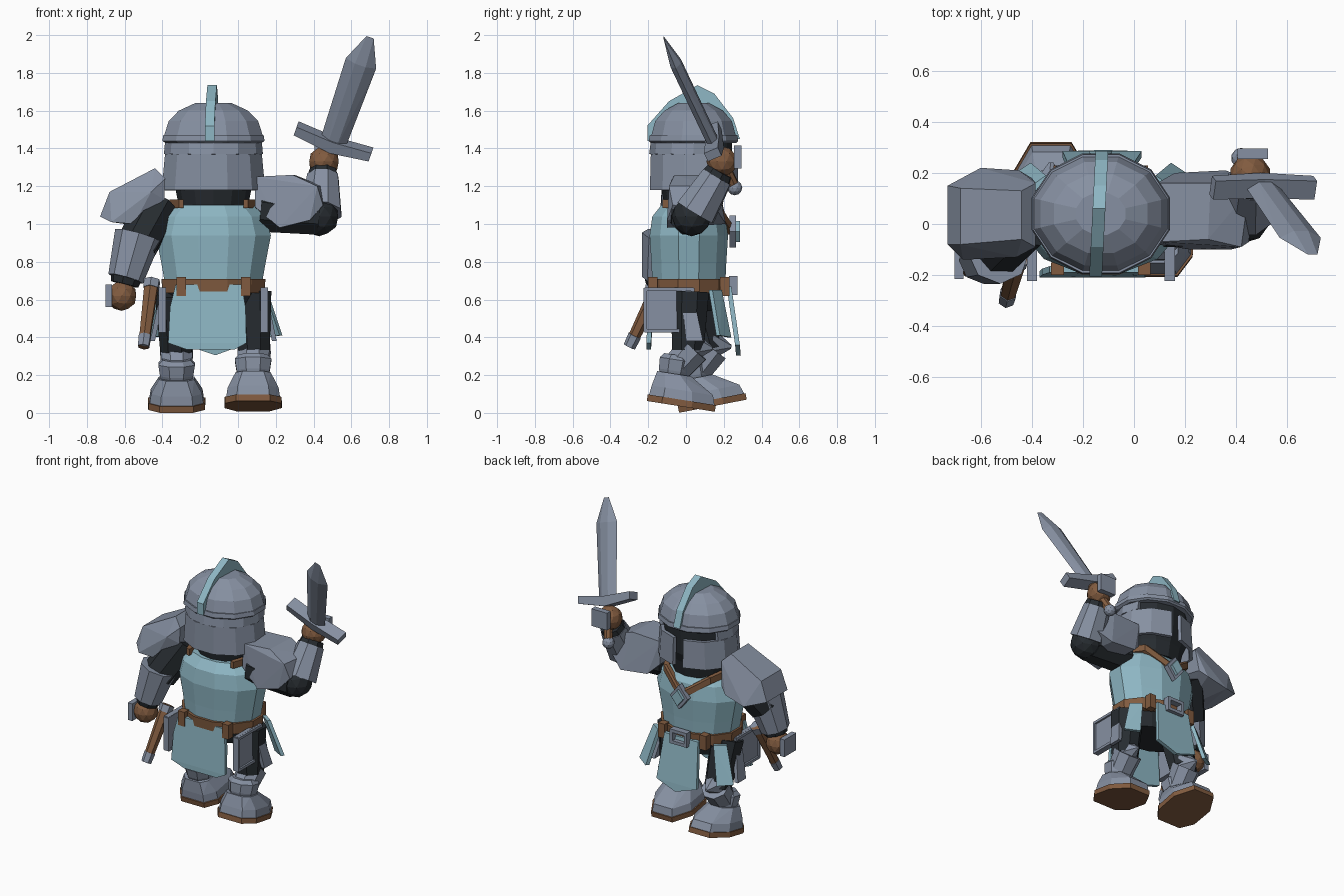
import bpy, bmesh
from math import sin, cos, pi, radians
from mathutils import Vector, Matrix

def mat(name, c):
    m = bpy.data.materials.new(name)
    m.diffuse_color = (*c, 1)
    return m

BLUE = mat("cloth_blue", (0.27, 0.47, 0.55))
BROWN = mat("leather", (0.22, 0.105, 0.05))
BLACK = mat("underlayer", (0.02, 0.025, 0.03))
STEEL = mat("steel", (0.24, 0.28, 0.36))
CX = -0.13   # body centre line

def finish(name, bm, m):
    bmesh.ops.recalc_face_normals(bm, faces=bm.faces)
    me = bpy.data.meshes.new(name)
    bm.to_mesh(me)
    bm.free()
    ob = bpy.data.objects.new(name, me)
    me.materials.append(m)
    bpy.context.collection.objects.link(ob)
    return ob

def hull(name, pts, m, M=Matrix()):
    bm = bmesh.new()
    for p in pts:
        bm.verts.new(M @ Vector(p))
    r = bmesh.ops.convex_hull(bm, input=bm.verts)
    junk = [g for g in set(r["geom_interior"] + r["geom_unused"]) if isinstance(g, bmesh.types.BMVert)]
    bmesh.ops.delete(bm, geom=junk, context='VERTS')
    bmesh.ops.dissolve_limit(bm, angle_limit=radians(2), verts=bm.verts, edges=bm.edges)
    return finish(name, bm, m)

def box(name, c, s, m, M=Matrix()):
    return hull(name, [(c[0] + i * s[0] / 2, c[1] + j * s[1] / 2, c[2] + k * s[2] / 2)
                       for i in (-1, 1) for j in (-1, 1) for k in (-1, 1)], m, M)

def panel(name, pts, off, m):
    return hull(name, pts + [tuple(Vector(p) + Vector(off)) for p in pts], m)

def rings(name, prof, c, m, n=12, a0=0, a1=360, thick=0, M=Matrix()):
    # stacked elliptical rings (rx, ry, z); open arcs become plates
    bm = bmesh.new()
    full = a1 - a0 >= 360
    k = n if full else n + 1
    R = [[bm.verts.new(M @ Vector((c[0] + rx * cos(a), c[1] + ry * sin(a), z)))
          for a in [radians(a0 + (a1 - a0) * i / n) for i in range(k)]] for rx, ry, z in prof]
    for A, B in zip(R, R[1:]):
        for i in range(n):
            j = (i + 1) % k
            bm.faces.new((A[i], A[j], B[j], B[i]))
    if full and not thick:
        bm.faces.new(R[0])
        bm.faces.new(R[-1])
    ob = finish(name, bm, m)
    if thick:
        s = ob.modifiers.new("plate", 'SOLIDIFY')
        s.thickness = thick
        s.offset = -1
    return ob

def tube(name, p0, p1, r0, r1, m, n=8):
    p0, p1 = Vector(p0), Vector(p1)
    M = Matrix.Translation(p0) @ (p1 - p0).to_track_quat('Z', 'Y').to_matrix().to_4x4()
    return rings(name, [(r0, r0, 0), (r1, r1, (p1 - p0).length)], (0, 0), m, n, 22.5, 382.5, M=M)

def ball(name, c, r, m):
    bm = bmesh.new()
    bmesh.ops.create_icosphere(bm, subdivisions=2, radius=r, matrix=Matrix.Translation(c))
    return finish(name, bm, m)

# helmet: dome, brow band, cheek and back plates with T slit facing +y
H = (CX, 0.04)
rings("helmet_dome", [(0.275, 0.235, 1.455), (0.245, 0.21, 1.545), (0.19, 0.16, 1.60), (0.1, 0.085, 1.64)],
      H, STEEL, 12, 15, 375)
rings("helmet_band", [(0.265, 0.235, 1.43), (0.28, 0.245, 1.44), (0.275, 0.24, 1.47)], H, STEEL, 12, 15, 375)
rings("helmet_wall", [(0.28, 0.24, 1.18), (0.262, 0.235, 1.37)], H, STEEL, 11, 98, 442, 0.025)
rings("helmet_back", [(0.262, 0.235, 1.37), (0.255, 0.225, 1.45)], H, STEEL, 8, 150, 390, 0.025)
rings("head", [(0.18, 0.15, 1.08), (0.2, 0.17, 1.18), (0.23, 0.2, 1.25), (0.235, 0.205, 1.44)], H, BLACK)

# crest: curved strip along the dome
crest = [(-0.205, 1.44), (-0.205, 1.52), (-0.09, 1.65), (0.06, 1.735), (0.15, 1.69), (0.25, 1.56), (0.285, 1.45)]
inner = [(-0.17, 1.44), (-0.15, 1.52), (-0.06, 1.61), (0.06, 1.63), (0.13, 1.6), (0.22, 1.52), (0.25, 1.45)]
for i in range(6):
    hull("crest_segment", [(CX - 0.01 + 0.05 * (y + 0.0) + s, y, z) for s in (-0.025, 0.025)
         for y, z in (crest[i], crest[i + 1], inner[i], inner[i + 1])], BLUE)

# torso, hips, belt
B = (CX, 0.015)
rings("torso", [(0.265, 0.2, 0.68), (0.285, 0.205, 0.79), (0.315, 0.215, 0.94), (0.285, 0.2, 1.04), (0.22, 0.15, 1.10)],
      B, BLUE, 12, 15, 375)
rings("hips", [(0.2, 0.15, 0.54), (0.255, 0.19, 0.66)], B, BLACK)
rings("belt", [(0.28, 0.215, 0.635), (0.285, 0.22, 0.71)], B, BROWN, 12, 15, 375)
for s in (-1, 1):
    box("belt_loop", (CX + s * 0.16, 0.205, 0.67), (0.05, 0.05, 0.1), BROWN)
    box("belt_loop_back", (CX + s * 0.17, -0.175, 0.67), (0.05, 0.05, 0.1), BROWN)
    box("buckle_side", (CX + s * 0.055, 0.25, 0.675), (0.022, 0.045, 0.1), STEEL)
    box("buckle_bar", (CX, 0.25, 0.675 + s * 0.039), (0.12, 0.045, 0.022), STEEL)

# neck straps and diamond brooch
for s in (-1, 1):
    path = [(CX + s * 0.17, -0.11, 1.11), (CX + s * 0.22, 0.03, 1.11), (CX + s * 0.17, 0.16, 1.09), (CX, 0.235, 0.97)]
    for a, b in zip(path, path[1:]):
        hull("neck_strap", [(p[0] + dx, p[1] + dy, p[2] + dz) for p in (a, b) for dx in (-0.012, 0.012)
                            for dy in (-0.015, 0.015) for dz in (-0.025, 0.02)], BROWN)
for r, y, m in ((0.085, 0.25, STEEL), (0.055, 0.27, BLUE)):
    panel("brooch", [(CX - r * 0.8, y - 0.02, 0.96), (CX + r * 0.8, y - 0.02, 0.96), (CX, y - 0.02, 0.96 - r),
                     (CX, y - 0.02, 0.96 + r)], (0, 0.035, 0), m)

# tabard skirts
panel("tabard_back", [(-0.33, -0.19, 0.68), (0.02, -0.19, 0.68), (-0.36, -0.2, 0.56), (0.04, -0.2, 0.56),
                      (-0.37, -0.21, 0.37), (0.045, -0.21, 0.37), (-0.27, -0.21, 0.335), (-0.02, -0.21, 0.335)],
      (0, 0.025, 0), BLUE)
panel("tabard_front", [(-0.26, 0.215, 0.67), (0.0, 0.215, 0.67), (-0.28, 0.26, 0.36), (0.03, 0.26, 0.36),
                       (-0.12, 0.265, 0.305)], (0, 0.025, 0), BLUE)
for s in (-1, 1):
    X = lambda d: CX + s * d
    panel("side_strip", [(X(0.2), 0.17, 0.65), (X(0.27), 0.12, 0.65), (X(0.26), 0.22, 0.4), (X(0.35), 0.16, 0.41)],
          (s * 0.015, 0.02, 0), BLUE)
    box("tasset", (X(0.265), -0.09, 0.55), (0.025, 0.25, 0.23), STEEL)
    for z in (0.435, 0.655):
        box("tasset_rim", (X(0.27), -0.09, z), (0.04, 0.26, 0.018), STEEL)
    for y in (-0.215, 0.035):
        box("tasset_rim", (X(0.27), y, 0.545), (0.04, 0.018, 0.23), STEEL)
    panel("hip_plate", [(X(0.27), -0.02, 0.57), (X(0.27), 0.05, 0.57), (X(0.31), 0.0, 0.38), (X(0.31), 0.09, 0.38)],
          (s * 0.025, 0, 0), STEEL)

# legs: thigh, shin, ankle, knee spike
legs = [("right", 0.08, -0.03, -9, (0.085, 0.07, 0.35), 0.035), ("left", -0.325, 0.14, 11, (-0.325, 0.17, 0.36), 0.035)]
for side, fx, fy, pitch, knee, lift in legs:
    M = Matrix.Translation((fx, fy, lift)) @ Matrix.Rotation(radians(pitch), 4, 'X')
    sole = [(s * x, y) for s in (-1, 1) for x, y in ((0.09, -0.18), (0.15, -0.1), (0.152, 0.06), (0.08, 0.185))]
    hull(side + "_sole", [(x, y, z) for x, y in sole for z in (0, 0.035)], BROWN, M)
    hull(side + "_boot", [(x * .95, y * .96, 0.035) for x, y in sole] + [(x * .9, y * .9 - .005, 0.085) for x, y in sole]
         + [(x * 0.62, y * 0.5 - 0.06, 0.165) for x, y in sole], STEEL, M)
    rings(side + "_ankle", [(0.085, 0.08, 0.15), (0.095, 0.09, 0.18), (0.105, 0.095, 0.24), (0.08, 0.075, 0.265)],
          (0, -0.06), STEEL, 8, 22.5, 382.5, M=M)
    ank = M @ Vector((0, -0.05, 0.2))
    hip = (knee[0] - 0.01, 0.02, 0.64)
    tube(side + "_thigh", (knee[0], knee[1] - 0.06, 0.33), hip, 0.09, 0.11, BLACK)
    tube(side + "_shin", ank, (knee[0], knee[1] - 0.03, 0.34), 0.085, 0.095, STEEL)
    tube(side + "_knee_guard", (knee[0], knee[1] - 0.03, knee[2]), (knee[0], knee[1] + 0.07, knee[2] - 0.01), 0.085, 0.01, STEEL, 6)

# left arm (lowered)
tube("left_upper_arm", (-0.42, 0.02, 1.1), (-0.54, -0.1, 0.88), 0.12, 0.115, BLACK)
tube("left_forearm", (-0.53, -0.11, 0.94), (-0.595, -0.14, 0.71), 0.125, 0.095, STEEL)
tube("left_cuff", (-0.59, -0.138, 0.72), (-0.6, -0.14, 0.68), 0.085, 0.075, BLACK)
ball("left_hand", (-0.615, -0.14, 0.62), 0.08, BROWN)
box("left_hand_plate", (-0.685, -0.15, 0.62), (0.035, 0.13, 0.12), STEEL)
hull("left_pauldron", [(-0.44, -0.06, 1.295), (-0.44, 0.13, 1.295), (-0.385, -0.09, 1.24), (-0.385, 0.16, 1.24),
     (-0.39, -0.09, 1.13), (-0.40, 0.18, 1.08), (-0.73, -0.08, 1.04), (-0.73, 0.15, 1.04), (-0.67, -0.14, 1.01),
     (-0.60, 0.22, 1.0), (-0.45, 0.21, 1.04), (-0.55, -0.13, 1.0), (-0.68, -0.08, 1.17), (-0.68, 0.14, 1.17),
     (-0.46, -0.13, 1.17)], STEEL)

# right arm (raised)
tube("right_upper_arm", (0.12, 0.02, 1.07), (0.43, 0.02, 1.04), 0.12, 0.105, BLACK)
ball("right_elbow", (0.43, 0.03, 1.04), 0.105, BLACK)
tube("right_forearm", (0.44, 0.05, 1.06), (0.45, 0.165, 1.25), 0.115, 0.088, STEEL)
tube("right_cuff", (0.45, 0.16, 1.245), (0.453, 0.18, 1.28), 0.085, 0.075, BLACK)
ball("right_hand", (0.455, 0.19, 1.33), 0.082, BROWN)
hull("right_pauldron", [(0.09, -0.07, 1.25), (0.09, 0.16, 1.25), (0.29, -0.06, 1.26), (0.3, 0.16, 1.26),
     (0.42, -0.09, 1.2), (0.45, 0.13, 1.2), (0.45, -0.07, 1.1), (0.47, 0.16, 1.08), (0.38, -0.1, 1.02),
     (0.36, 0.21, 1.0), (0.22, -0.1, 0.98), (0.16, 0.2, 1.02), (0.09, -0.08, 1.09), (0.09, 0.16, 1.09)], STEEL)

# sword in its own frame: x along guard, z along blade
d = Vector((0.2, -0.27, 0.57)).normalized()
g = Vector((0.4, 0, -0.14)).normalized()
S = Matrix.Translation((0.5, 0.15, 1.42)) @ Matrix((g, d.cross(g), d)).transposed().to_4x4()
hull("blade", [p for w, t, z in ((0.07, 0.03, 0), (0.085, 0.03, 0.5)) for p in
     ((w, 0, z), (-w, 0, z), (w * .35, t, z), (w * .35, -t, z), (-w * .35, t, z), (-w * .35, -t, z))] + [(0.02, 0, 0.66), (-0.02, 0, 0.66)],
     STEEL, S)
for s in (-1, 1):
    hull("guard", [(s * x, y, z) for x, z in ((0, -0.035), (0, 0.03), (0.21, -0.005), (0.21, 0.045)) for y in (-0.04, 0.04)], STEEL, S)
tube("grip", S @ Vector((0, 0, 0)), S @ Vector((0, 0, -0.25)), 0.03, 0.03, BROWN)
ball("pommel", S @ Vector((0, 0, -0.265)), 0.04, STEEL)
box("right_hand_plate", (0.465, 0.275, 1.355), (0.12, 0.04, 0.12), STEEL)

# scabbard on the left hip
a, b = Vector((-0.455, -0.13, 0.70)), Vector((-0.5, -0.3, 0.35))
tube("scabbard", a, b, 0.042, 0.03, BROWN, 6)
tube("scabbard_tip", a.lerp(b, 0.83), b, 0.036, 0.033, STEEL, 6)
tube("scabbard_mouth", a, a.lerp(b, 0.12), 0.047, 0.045, STEEL, 6)
